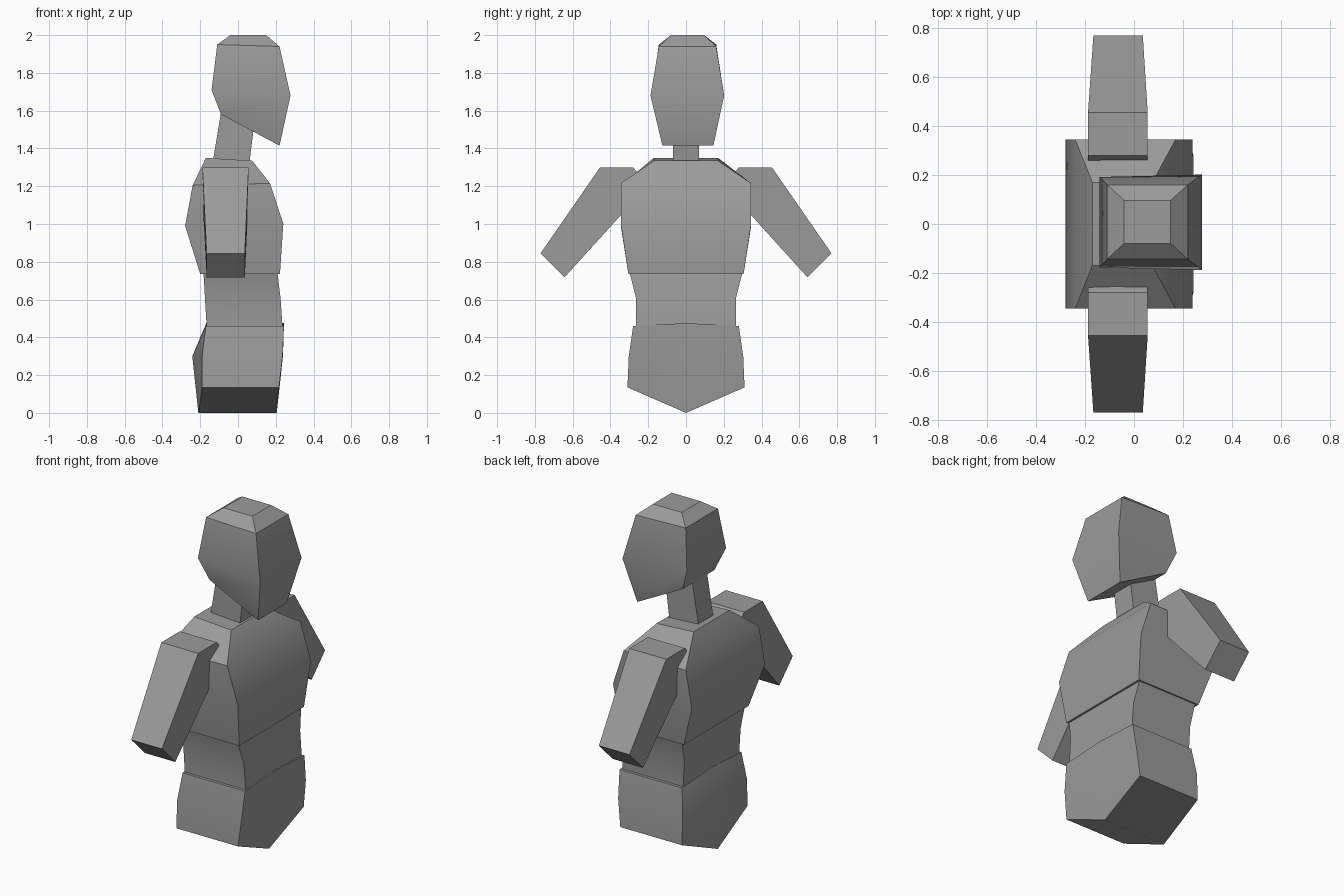
import bpy, bmesh, math

if "Cube" in bpy.data.objects:
    bpy.data.objects.remove(bpy.data.objects["Cube"])

grey = bpy.data.materials.new("plain grey")
grey.diffuse_color = (0.33, 0.33, 0.33, 1)
grey.use_nodes = True
grey.node_tree.nodes["Principled BSDF"].inputs["Base Color"].default_value = grey.diffuse_color


def loft(name, rings, smooth=True):
    """Skin a list of closed rings and cap both ends."""
    bm = bmesh.new()
    loops = [[bm.verts.new(p) for p in ring] for ring in rings]
    n = len(loops[0])
    for a, b in zip(loops, loops[1:]):
        for i in range(n):
            j = (i + 1) % n
            bm.faces.new((a[i], a[j], b[j], b[i]))
    bm.faces.new(loops[0])
    bm.faces.new(loops[-1])
    bmesh.ops.recalc_face_normals(bm, faces=bm.faces)
    me = bpy.data.meshes.new(name)
    bm.to_mesh(me)
    bm.free()
    me.materials.append(grey)
    ob = bpy.data.objects.new(name, me)
    bpy.context.collection.objects.link(ob)
    if smooth:
        bpy.ops.object.select_all(action='DESELECT')
        ob.select_set(True)
        bpy.context.view_layer.objects.active = ob
        bpy.ops.object.shade_smooth_by_angle(angle=math.radians(30))
    return ob


def box_ring(xb, zb, xf, zf, wb, wf=None, cy=0.0):
    """Four-sided ring: back x and z, front x and z, half widths."""
    wf = wb if wf is None else wf
    return [(xb, cy - wb, zb), (xf, cy - wf, zf),
            (xf, cy + wf, zf), (xb, cy + wb, zb)]


def hip_ring(xs, xc, xf, zs, zc, w):
    """Six-sided ring with a centre line on the back and front."""
    return [(xs, -w, zs), (xf[0], -w, zs), (xf[1], 0, zc),
            (xf[0], w, zs), (xs, w, zs), (xc, 0, zc)]


# Head, tilted jaw to the front
loft("head", [
    box_ring(-0.09, 1.58, 0.22, 1.415, 0.15, 0.135, 0.01),
    box_ring(-0.14, 1.71, 0.278, 1.68, 0.185, 0.195, 0.007),
    box_ring(-0.11, 1.95, 0.22, 1.94, 0.152, 0.152, 0.008),
    box_ring(-0.04, 2.0, 0.15, 2.0, 0.088, 0.088, 0.009),
])

# Neck
loft("neck", [
    box_ring(-0.135, 1.32, 0.06, 1.32, 0.07),
    box_ring(-0.085, 1.62, 0.09, 1.56, 0.07),
])

# Chest with sloping shoulders
loft("chest", [
    box_ring(-0.20, 0.735, 0.222, 0.735, 0.305),
    box_ring(-0.28, 0.99, 0.24, 1.0, 0.345),
    box_ring(-0.24, 1.205, 0.17, 1.215, 0.345),
    box_ring(-0.17, 1.35, 0.075, 1.335, 0.17),
])

# Waist
loft("waist", [
    box_ring(-0.165, 0.44, 0.237, 0.44, 0.265),
    box_ring(-0.175, 0.61, 0.225, 0.61, 0.265),
    box_ring(-0.183, 0.75, 0.208, 0.75, 0.30),
])

# Hips with a bulging back and a wedge underside
loft("hips", [
    hip_ring(-0.19, -0.21, (0.217, 0.205), 0.135, 0.0, 0.31),
    hip_ring(-0.19, -0.242, (0.236, 0.238), 0.30, 0.30, 0.303),
    hip_ring(-0.17, -0.168, (0.243, 0.243), 0.46, 0.475, 0.28),
])

# Upper arms: one side profile, narrowing towards the cut end
profile = [(0.28, 1.30), (0.455, 1.30), (0.77, 0.845),
           (0.643, 0.718), (0.26, 1.14), (0.255, 1.27)]
for side, label in ((1, "left"), (-1, "right")):
    rings = []
    for end_x, tip_x in ((-0.188, -0.166), (0.056, 0.036)):
        rings.append([(tip_x if i in (2, 3) else end_x, side * y, z)
                      for i, (y, z) in enumerate(profile)])
    loft(label + "_upper_arm", rings, smooth=False)
